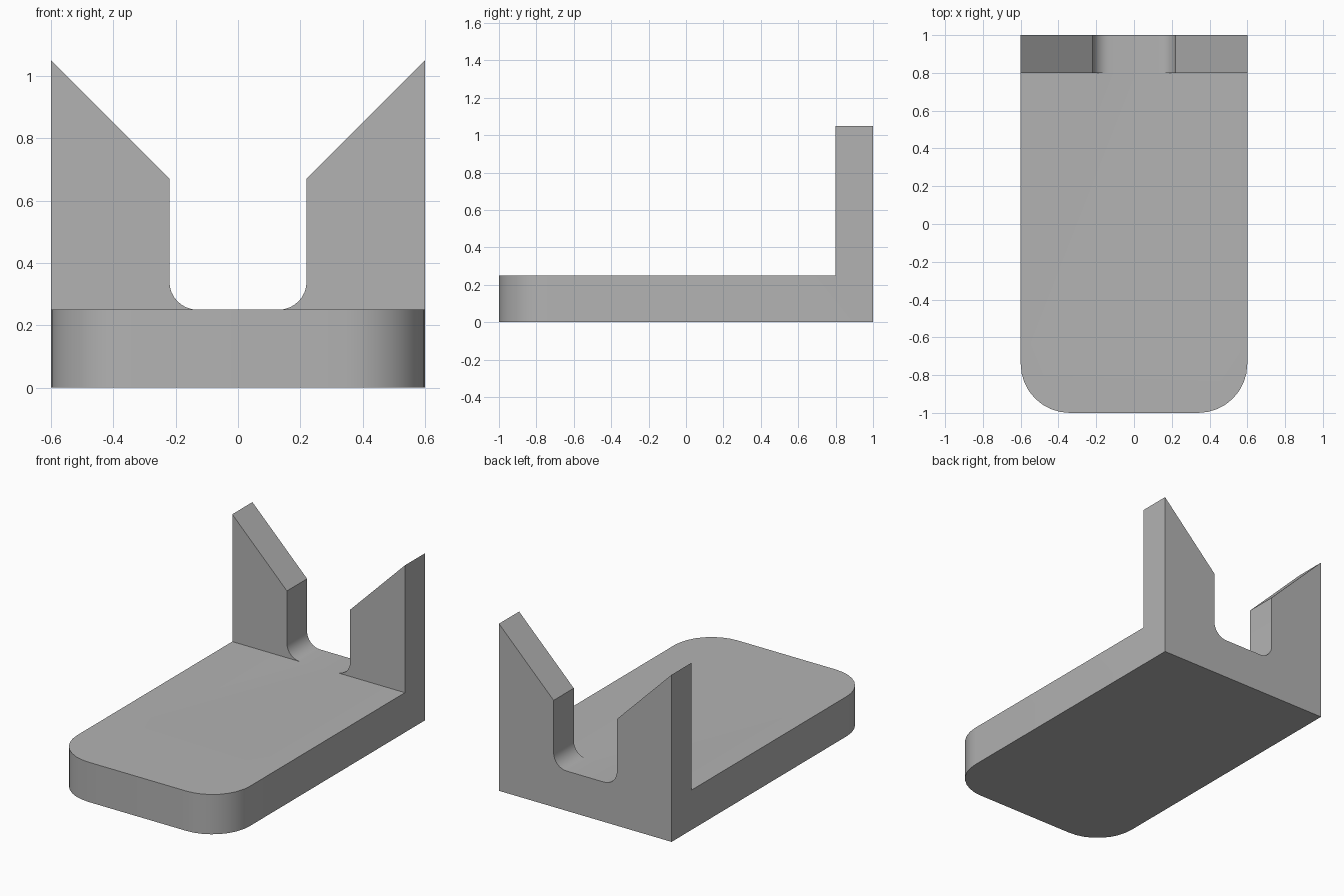
import bpy
import bmesh
from math import cos, sin, pi, radians
from mathutils import Vector

if "Cube" in bpy.data.objects:
    bpy.data.objects.remove(bpy.data.objects["Cube"], do_unlink=True)

HALF_W, BACK, FRONT = 0.6, 1.0, -1.0
BASE_H, UPRIGHT_Y, PEAK = 0.25, 0.8, 1.05
CORNER_R, NOTCH, SHOULDER, FILLET_R = 0.26, 0.22, 0.67, 0.09

grey = bpy.data.materials.new("plain grey")
grey.use_nodes = True
colour = (0.45, 0.45, 0.45, 1)
grey.diffuse_color = colour
grey.node_tree.nodes["Principled BSDF"].inputs["Base Color"].default_value = colour


def arc(cx, cy, r, start, end, steps=8):
    angles = [start + (end - start) * i / steps for i in range(steps + 1)]
    return [(cx + r * cos(a), cy + r * sin(a)) for a in angles]


def mirrored(half):
    """Close a right-hand half outline with its mirror image."""
    return half + [(-x, y) for x, y in reversed(half)]


def extrude_outline(name, points, depth):
    bm = bmesh.new()
    face = bm.faces.new([bm.verts.new(p) for p in points])
    grown = bmesh.ops.extrude_face_region(bm, geom=[face])["geom"]
    moved = [v for v in grown if isinstance(v, bmesh.types.BMVert)]
    bmesh.ops.translate(bm, verts=moved, vec=Vector(depth))
    bmesh.ops.recalc_face_normals(bm, faces=bm.faces)
    mesh = bpy.data.meshes.new(name)
    bm.to_mesh(mesh)
    bm.free()
    mesh.materials.append(grey)
    obj = bpy.data.objects.new(name, mesh)
    bpy.context.collection.objects.link(obj)
    return obj


# Base plate with rounded front corners
half = arc(HALF_W - CORNER_R, FRONT + CORNER_R, CORNER_R, -pi / 2, 0)
half.append((HALF_W, BACK))
base = extrude_outline("base_with_upright",
                       [(x, y, 0) for x, y in mirrored(half)], (0, 0, BASE_H))

# Forked upright: sloped prongs and a filleted notch
half = arc(NOTCH - FILLET_R, BASE_H + FILLET_R, FILLET_R, -pi / 2, 0)
half += [(NOTCH, SHOULDER), (HALF_W, PEAK), (HALF_W, 0)]
upright = extrude_outline("forked_upright",
                          [(x, UPRIGHT_Y, z) for x, z in mirrored(half)],
                          (0, BACK - UPRIGHT_Y, 0))

# Fuse both into one solid
join = base.modifiers.new("fuse", "BOOLEAN")
join.operation, join.solver, join.object = "UNION", "EXACT", upright
bpy.ops.object.select_all(action="DESELECT")
base.select_set(True)
bpy.context.view_layer.objects.active = base
bpy.ops.object.modifier_apply(modifier=join.name)
bpy.data.objects.remove(upright, do_unlink=True)

# Merge coplanar pieces left by the fuse
bm = bmesh.new()
bm.from_mesh(base.data)
bmesh.ops.remove_doubles(bm, verts=bm.verts, dist=0.0001)
bmesh.ops.dissolve_limit(bm, angle_limit=radians(1), verts=bm.verts, edges=bm.edges)
bm.to_mesh(base.data)
bm.free()
bpy.ops.object.shade_smooth_by_angle(angle=radians(30))
